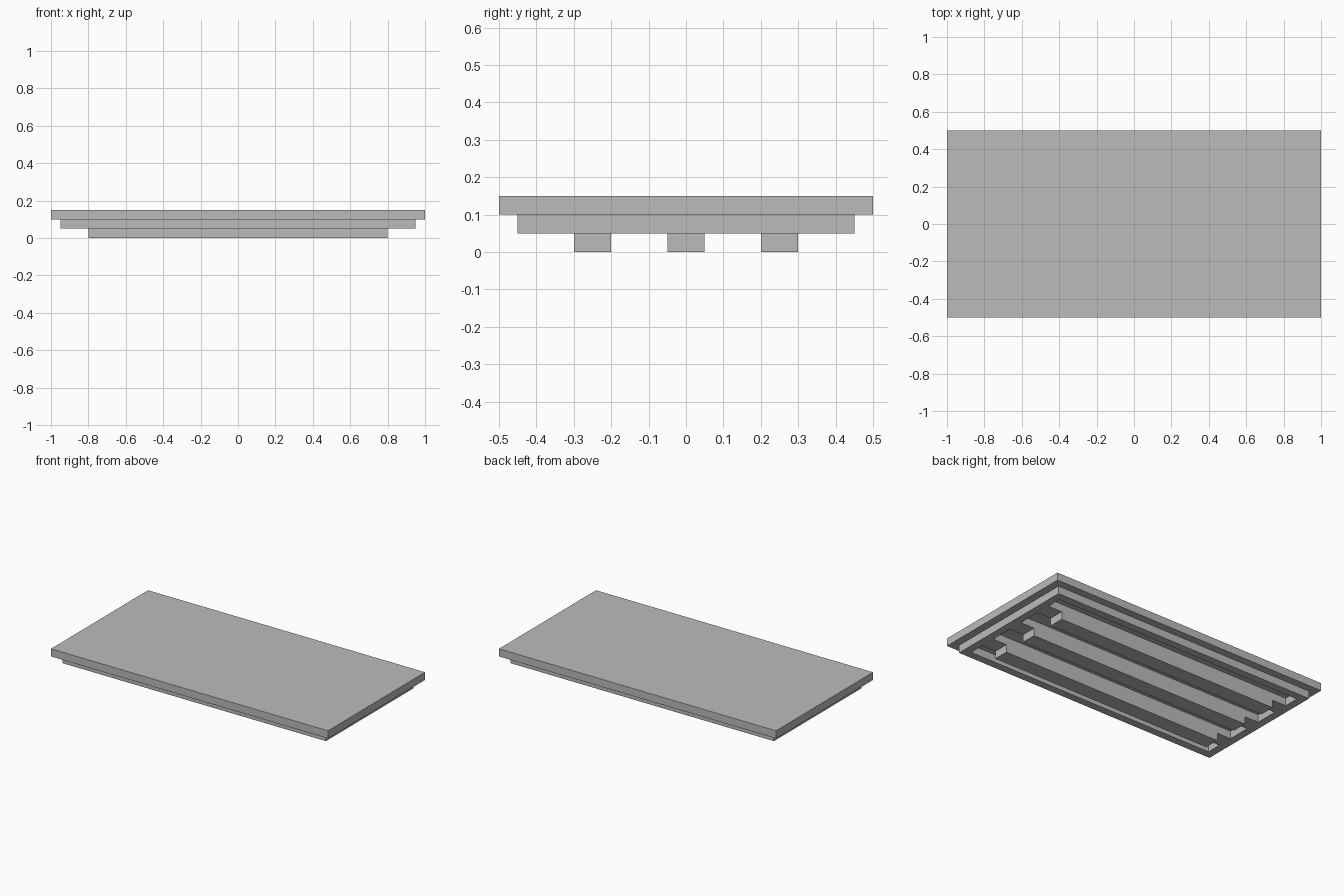
import bpy
import bmesh

cube = bpy.data.objects.get("Cube")
if cube:
    bpy.data.objects.remove(cube, do_unlink=True)

grey = bpy.data.materials.new("plain grey")
grey.use_nodes = True
grey.diffuse_color = (0.5, 0.5, 0.5, 1)
grey.node_tree.nodes["Principled BSDF"].inputs["Base Color"].default_value = (0.5, 0.5, 0.5, 1)


def add_object(name, bm):
    bmesh.ops.recalc_face_normals(bm, faces=bm.faces)
    mesh = bpy.data.meshes.new(name)
    bm.to_mesh(mesh)
    bm.free()
    mesh.materials.append(grey)
    obj = bpy.data.objects.new(name, mesh)
    bpy.context.collection.objects.link(obj)
    return obj


def box(name, size, center):
    bm = bmesh.new()
    bmesh.ops.create_cube(bm, size=1)
    bmesh.ops.scale(bm, vec=size, verts=bm.verts)
    bmesh.ops.translate(bm, vec=center, verts=bm.verts)
    return add_object(name, bm)


def slotted_panel(name, xs, ys, z, height):
    """Flat grid with every second inner row left open, extruded upwards."""
    bm = bmesh.new()
    grid = [[bm.verts.new((x, y, z)) for y in ys] for x in xs]
    for i in range(len(xs) - 1):
        for j in range(len(ys) - 1):
            is_slot = i == 1 and j % 2 == 1
            if not is_slot:
                bm.faces.new((grid[i][j], grid[i + 1][j],
                              grid[i + 1][j + 1], grid[i][j + 1]))
    extruded = bmesh.ops.extrude_face_region(bm, geom=bm.faces[:], use_keep_orig=True)
    top = [v for v in extruded["geom"] if isinstance(v, bmesh.types.BMVert)]
    bmesh.ops.translate(bm, vec=(0, 0, height), verts=top)
    return add_object(name, bm)


# Top slab
box("top_slab", (2, 1, 0.05), (0, 0, 0.125))

# Under frame: rim and three slats with four long slots between them
half = (0.05, 0.2, 0.3, 0.4, 0.45)
rows = [-y for y in reversed(half)] + list(half)
slotted_panel("under_frame", (-0.95, -0.9, 0.9, 0.95), rows, 0.05, 0.05)

# Runners below the slats
for side, y in (("front", -0.25), ("middle", 0), ("back", 0.25)):
    box(side + "_runner", (1.6, 0.1, 0.05), (0, y, 0.025))
